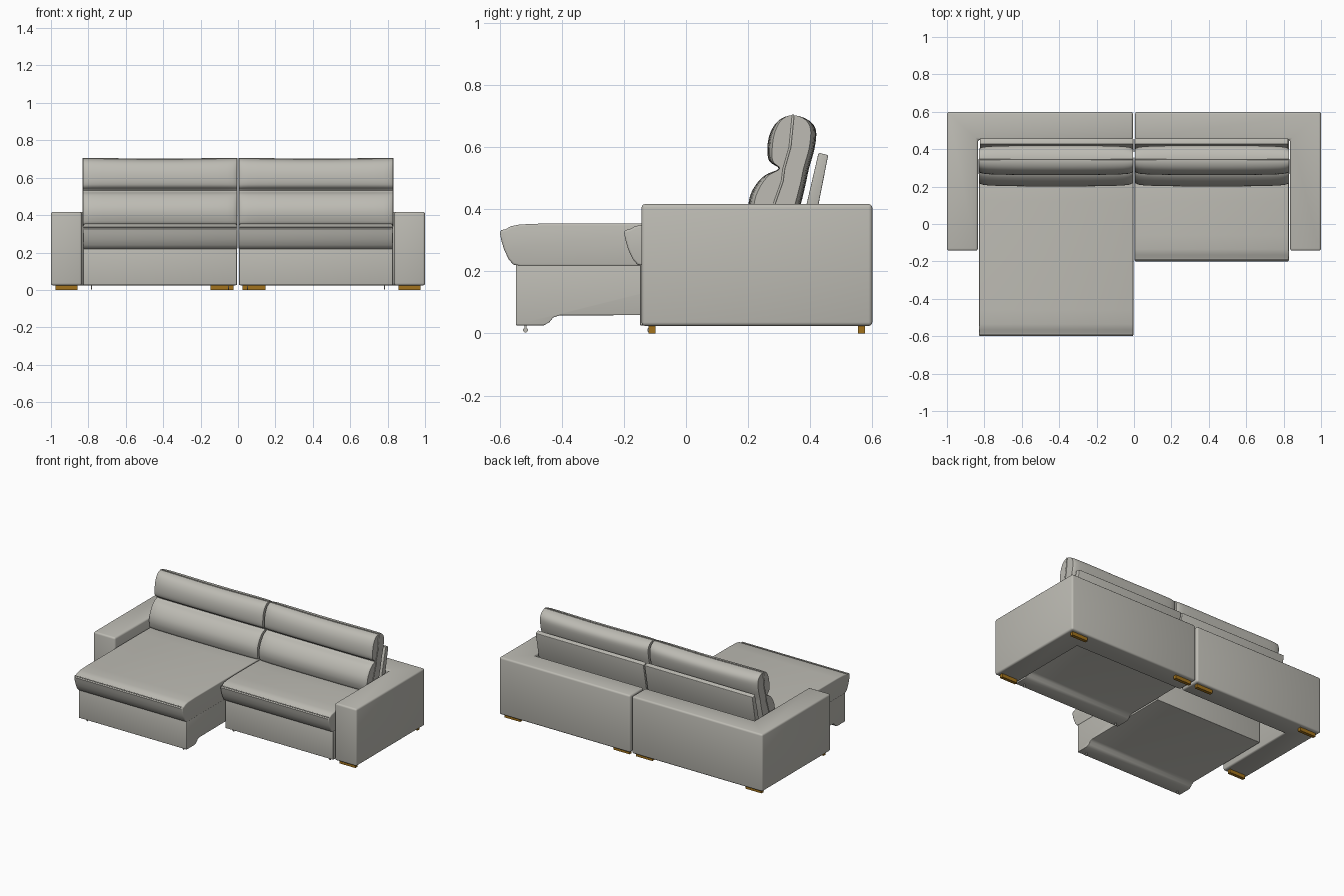
import bpy, bmesh, math
from mathutils import Vector

if "Cube" in bpy.data.objects:
    bpy.data.objects.remove(bpy.data.objects["Cube"])


def material(name, rgb):
    m = bpy.data.materials.new(name)
    m.diffuse_color = (*rgb, 1)
    m.use_nodes = True
    m.node_tree.nodes["Principled BSDF"].inputs["Base Color"].default_value = m.diffuse_color
    return m


FABRIC = material("warm grey leather", (0.51, 0.50, 0.455))
WOOD = material("brown wood", (0.36, 0.17, 0.012))


def finish(name, bm, mat, bevel=0.0, segments=3):
    bmesh.ops.recalc_face_normals(bm, faces=bm.faces)
    if bevel:
        edges = [e for e in bm.edges if e.calc_face_angle(0) > math.radians(50)]
        bmesh.ops.bevel(bm, geom=edges, offset=bevel, segments=segments, profile=0.5,
                        affect='EDGES', clamp_overlap=True)
    me = bpy.data.meshes.new(name)
    bm.to_mesh(me)
    bm.free()
    me.materials.append(mat)
    ob = bpy.data.objects.new(name, me)
    bpy.context.collection.objects.link(ob)
    bpy.ops.object.select_all(action='DESELECT')
    ob.select_set(True)
    bpy.context.view_layer.objects.active = ob
    bpy.ops.object.shade_smooth_by_angle(angle=math.radians(40))
    return ob


def loft(name, rings, mat, bevel=0.0):
    """Skin a list of closed rings and cap both ends."""
    bm = bmesh.new()
    vs = [[bm.verts.new(p) for p in ring] for ring in rings]
    n = len(vs[0])
    for a, b in zip(vs, vs[1:]):
        for i in range(n):
            j = (i + 1) % n
            bm.faces.new((a[i], a[j], b[j], b[i]))
    bm.faces.new(vs[0])
    bm.faces.new(vs[-1])
    return finish(name, bm, mat, bevel)


def side_prism(name, pts, x0, x1, mat=FABRIC, bevel=0.0):
    return loft(name, [[(x, y, z) for y, z in pts] for x in (x0, x1)], mat, bevel)


def smooth_loop(pts, steps=4):
    """Closed Catmull-Rom curve through the points."""
    out, n = [], len(pts)
    for i in range(n):
        a, b, c, d = (Vector(pts[(i + k) % n]) for k in (-1, 0, 1, 2))
        for s in range(steps):
            t = s / steps
            p = 0.5 * (2 * b + (c - a) * t + (2 * a - 5 * b + 4 * c - d) * t * t
                       + (3 * b - a - 3 * c + d) * t ** 3)
            out.append((p.x, p.y))
    return out


def tube(name, pts, radius):
    cu = bpy.data.curves.new(name, 'CURVE')
    cu.dimensions = '3D'
    cu.bevel_depth = radius
    cu.bevel_resolution = 1
    sp = cu.splines.new('POLY')
    sp.points.add(len(pts) - 1)
    for q, p in zip(sp.points, pts):
        q.co = (*p, 1)
    cu.materials.append(FABRIC)
    bpy.context.collection.objects.link(bpy.data.objects.new(name, cu))


# seam running through the middle of a back cushion, as (z, y)
SEAM = [(0.34, 0.27), (0.42, 0.285), (0.49, 0.31), (0.53, 0.315), (0.60, 0.335), (0.71, 0.345)]


def seam_y(z):
    for (z0, y0), (z1, y1) in zip(SEAM, SEAM[1:]):
        if z <= z1:
            return y0 + (y1 - y0) * (z - z0) / (z1 - z0)
    return SEAM[-1][1]


BACK_PROFILE = smooth_loop([
    (0.23, 0.345), (0.205, 0.38), (0.203, 0.43), (0.222, 0.475), (0.255, 0.51), (0.298, 0.531),
    (0.268, 0.555), (0.262, 0.60), (0.272, 0.65), (0.298, 0.688), (0.34, 0.703), (0.39, 0.692),
    (0.418, 0.66), (0.415, 0.60), (0.396, 0.53), (0.383, 0.47), (0.365, 0.40), (0.34, 0.345)])

for side, word in ((-1, "left"), (1, "right")):
    # how far the seat unit slides forward of its closed position
    slide = -0.40 if side < 0 else 0.0
    inner, outer = 0.006 * side, 0.828 * side

    # L-shaped arm and back frame
    outline = [(0.006, 0.60), (1.0, 0.60), (1.0, -0.143), (0.835, -0.143), (0.835, 0.45), (0.006, 0.45)]
    loft(word + "_arm_and_back_frame",
         [[(x * side, y, z) for x, y in outline] for z in (0.024, 0.417)], FABRIC, 0.012)

    # sliding base with a stepped underside
    end = 0.22 if side < 0 else 0.45
    f = -0.148 + slide
    side_prism(word + "_seat_base",
               [(f, 0.222), (f, 0.026), (f + 0.09, 0.026), (f + 0.108, 0.036), (f + 0.12, 0.051),
                (f + 0.14, 0.058), (end, 0.06), (end, 0.222)], inner, outer, bevel=0.003)

    # padded seat cushion with an overhanging curved nose
    c = slide
    nose = [(-0.135, 0.216), (-0.157, 0.222), (-0.172, 0.24), (-0.186, 0.27), (-0.195, 0.30),
            (-0.200, 0.325), (-0.195, 0.333), (-0.180, 0.336), (-0.165, 0.345), (-0.135, 0.351),
            (-0.06, 0.354)]
    side_prism(word + "_seat_cushion",
               [(y + c, z) for y, z in nose] + [(0.12, 0.354), (0.36, 0.35), (0.36, 0.216)],
               inner * 0.6, outer, bevel=0.007)
    # piping over the nose of the seat
    tube(word + "_seat_piping",
         [(inner * 1.5, c - 0.194, 0.334), (outer * 0.996, c - 0.194, 0.334)], 0.003)

    # two-lobed back cushion, fuller in the middle than at its ends
    rings = []
    mid, half = 0.4175 * side, 0.411
    for u in (-1, -0.985, -0.95, -0.88, -0.75, -0.5, -0.2, 0.2, 0.5, 0.75, 0.88, 0.95, 0.985, 1):
        k = 1 - 0.10 * u ** 4 - 0.12 * abs(u) ** 30
        rings.append([(mid + half * u, seam_y(z) + (y - seam_y(z)) * k,
                       z - 0.006 * (1 - abs(u)) * max(0, z - 0.6) / 0.1)
                      for y, z in BACK_PROFILE])
    loft(word + "_back_cushion", rings, FABRIC)
    # piping around the cushion seam
    tube(word + "_back_piping",
         [(mid - half, y, min(z, 0.703)) for z, y in SEAM]
         + [(mid, SEAM[-1][1], 0.698)]
         + [(mid + half, y, min(z, 0.703)) for z, y in reversed(SEAM)], 0.004)

    # tilted support board behind the cushion
    side_prism(word + "_back_support",
               [(0.38, 0.38), (0.418, 0.37), (0.458, 0.574), (0.427, 0.582)],
               0.004 * side, 0.824 * side, bevel=0.004)

    # wooden feet
    for place, x0, x1, y in (("front", 0.857, 0.977, -0.11), ("rear", 0.857, 0.977, 0.565),
                             ("rear_inner", 0.025, 0.147, 0.565)):
        side_prism(f"{word}_{place}_foot",
                   [(y - 0.011, 0), (y + 0.011, 0), (y + 0.011, 0.026), (y - 0.011, 0.026)],
                   x0 * side, x1 * side, WOOD)

    # small casters under the sliding base
    for place, x in (("inner", 0.05), ("outer", 0.783)):
        y = -0.117 + slide
        ring = [(y + 0.008 * math.cos(i * math.pi / 6), 0.011 + 0.008 * math.sin(i * math.pi / 6))
                for i in range(12)]
        side_prism(f"{word}_{place}_caster", ring, (x - 0.003) * side, (x + 0.003) * side)
        side_prism(f"{word}_{place}_caster_stem",
                   [(y - 0.003, 0.012), (y + 0.003, 0.012), (y + 0.003, 0.03), (y - 0.003, 0.03)],
                   (x - 0.002) * side, (x + 0.002) * side)
